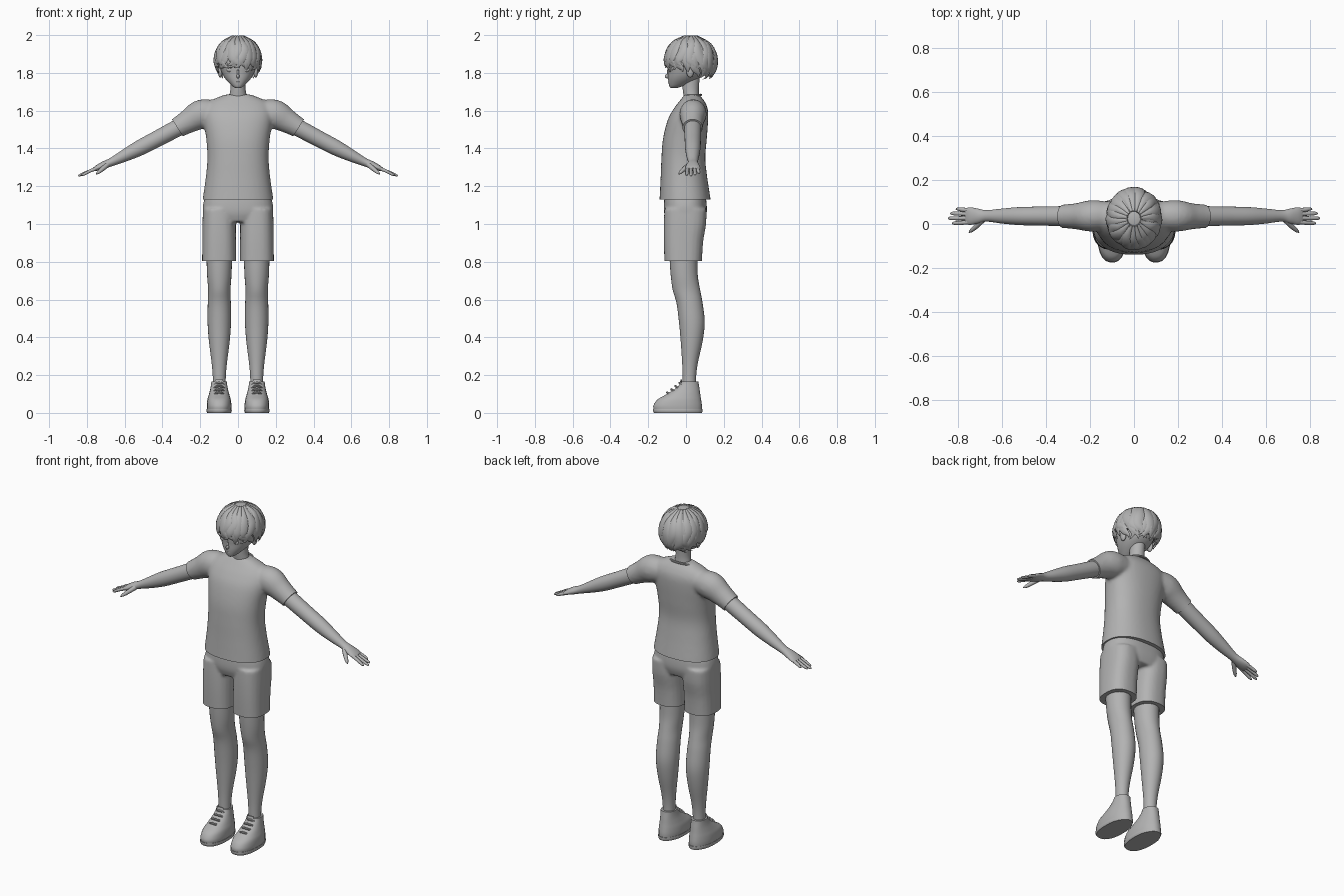
import bpy, bmesh, math, random
from mathutils import Vector, Matrix

cube = bpy.data.objects.get("Cube")
if cube:
    bpy.data.objects.remove(cube)
random.seed(4)
X, Y, Z = Vector((1, 0, 0)), Vector((0, 1, 0)), Vector((0, 0, 1))

grey = bpy.data.materials.new("plain_grey")
grey.use_nodes = True
GREY = (0.45, 0.45, 0.45, 1)
grey.diffuse_color = GREY
grey.node_tree.nodes["Principled BSDF"].inputs["Base Color"].default_value = GREY


def spline(rows, steps):
    """Smooth interpolation of rows of numbers."""
    out = []
    for i in range(len(rows) - 1):
        p = [rows[max(0, min(len(rows) - 1, i + k))] for k in (-1, 0, 1, 2)]
        for s in range(steps):
            t = s / steps
            out.append([b + (c - a) * t / 2 + (a - 2.5 * b + 2 * c - d / 2) * t * t
                        + (1.5 * (b - c) + (d - a) / 2) * t ** 3
                        for a, b, c, d in zip(*p)])
    return out + [list(rows[-1])]


def loft(bm, rows, side=Y, axis=None, n=28, power=2.0, steps=4):
    """Skin along rows of (x, y, z, radius along side, other radius)."""
    rows = spline(rows, steps)
    pts = [Vector(r[:3]) for r in rows]
    rings = []
    for i, r in enumerate(rows):
        t = axis or (pts[min(i + 1, len(pts) - 1)] - pts[max(i - 1, 0)]).normalized()
        u = (side - t * side.dot(t)).normalized()
        v = t.cross(u)
        ring = []
        for k in range(n):
            c, s = math.cos(math.tau * k / n), math.sin(math.tau * k / n)
            f = (abs(c) ** power + abs(s) ** power) ** (-1 / power)
            ring.append(bm.verts.new(pts[i] + u * c * f * max(r[3], .001)
                                     + v * s * f * max(r[4], .001)))
        rings.append(ring)
    for a, b in zip(rings, rings[1:]):
        for k in range(n):
            bm.faces.new((a[k], a[(k + 1) % n], b[(k + 1) % n], b[k]))
    bm.faces.new(rings[0])
    bm.faces.new(rings[-1])


def stack(bm, x, rows, **opts):
    """Level sections given as (z, half width, front y, back y)."""
    loft(bm, [(x, (f + b) / 2, z, w, (b - f) / 2) for z, w, f, b in rows],
         side=X, axis=Z, **opts)


def ball(bm, centre, radii):
    bmesh.ops.create_uvsphere(bm, u_segments=32, v_segments=20, radius=1,
                              matrix=Matrix.LocRotScale(Vector(centre), None, Vector(radii)))


def cut(bm, point, normal, keep=lambda c: True):
    """Slice flat where keep() allows and close the opening."""
    faces = [f for f in bm.faces if keep(f.calc_center_median())]
    geom = set(faces)
    for f in faces:
        geom.update(f.verts)
        geom.update(f.edges)
    bmesh.ops.bisect_plane(bm, geom=list(geom), plane_co=point, plane_no=normal, clear_outer=True)
    bmesh.ops.holes_fill(bm, edges=[e for e in bm.edges if e.is_boundary], sides=0)


def fused(bm, voxel, rounds):
    """Merge overlapping volumes into one smooth skin."""
    bmesh.ops.recalc_face_normals(bm, faces=bm.faces)
    obj = finish("fused_helper", bm)
    mod = obj.modifiers.new("merge", 'REMESH')
    mod.mode, mod.voxel_size = 'VOXEL', voxel
    mod = obj.modifiers.new("relax", 'SMOOTH')
    mod.factor, mod.iterations = 0.5, rounds
    out = bmesh.new()
    out.from_object(obj, bpy.context.evaluated_depsgraph_get())
    bpy.data.objects.remove(obj)
    return out


def finish(name, bm, mirror=False):
    if mirror:
        new = bmesh.ops.duplicate(bm, geom=bm.verts[:] + bm.edges[:] + bm.faces[:])["geom"]
        for v in new:
            if isinstance(v, bmesh.types.BMVert):
                v.co.x *= -1
    bmesh.ops.recalc_face_normals(bm, faces=bm.faces)
    mesh = bpy.data.meshes.new(name)
    bm.to_mesh(mesh)
    bm.free()
    obj = bpy.data.objects.new(name, mesh)
    bpy.context.collection.objects.link(obj)
    mesh.materials.append(grey)
    bpy.ops.object.select_all(action='DESELECT')
    obj.select_set(True)
    bpy.context.view_layer.objects.active = obj
    bpy.ops.object.shade_smooth_by_angle(angle=math.radians(40))
    return obj


# Shirt: torso and sleeves fused, then hem and cuffs cut flat
bm = bmesh.new()
stack(bm, 0, [(1.09, .19, -.143, .134), (1.13, .187, -.14, .13), (1.25, .17, -.134, .112),
              (1.35, .162, -.13, .102), (1.45, .168, -.122, .11), (1.55, .182, -.097, .117),
              (1.61, .18, -.065, .115), (1.65, .15, -.035, .098),
              (1.675, .095, -.015, .078), (1.685, .07, -.008, .07)], n=40, power=2.3)
for s in (1, -1):
    loft(bm, [(s * .1, .04, 1.59, .06, .06), (s * .19, .037, 1.582, .072, .078),
              (s * .26, .035, 1.545, .06, .064), (s * .32, .035, 1.51, .054, .054),
              (s * .39, .035, 1.47, .054, .05)])
bm = fused(bm, .009, 8)
cut(bm, (0, 0, 1.13), -Z)
for s in (1, -1):
    cut(bm, (s * .32, .035, 1.508), (s * .84, 0, -.54),
        lambda c: c.x * s > .22 and c.z > 1.36)
finish("shirt", bm)

# Collar band around the neck opening
bm = bmesh.new()
ring = [(.07 * math.cos(a), .032 + .047 * math.sin(a), 1.672 + .012 * math.sin(a), .006, .006)
        for a in (math.tau * k / 24 for k in range(25))]
loft(bm, ring, side=Z, n=8, steps=2)
finish("collar", bm)

# Shorts: hips and two legs fused, then hems cut flat
bm = bmesh.new()
stack(bm, 0, [(1.16, .165, -.11, .1), (1.12, .181, -.116, .108), (1.06, .186, -.116, .11),
              (1.01, .16, -.1, .095)], n=40, power=2.5)
for s in (1, -1):
    stack(bm, s * .1, [(1.08, .085, -.114, .108), (1, .088, -.117, .106),
                       (.9, .089, -.117, .09), (.77, .09, -.113, .083)], power=2.6)
bm = fused(bm, .008, 6)
cut(bm, (0, 0, .805), -Z)
finish("shorts", bm)

# Legs
bm = bmesh.new()
stack(bm, .099, [(.9, .068, -.09, .06), (.8, .067, -.086, .06), (.72, .064, -.08, .063),
                 (.65, .059, -.07, .075), (.58, .061, -.05, .088), (.48, .062, -.037, .099),
                 (.38, .055, -.028, .088), (.26, .04, -.02, .062), (.18, .034, -.018, .053),
                 (.1, .034, -.018, .053)])
finish("legs", bm, True)

# Shoes, narrower at the heel, with soles and laces
bm = bmesh.new()
stack(bm, .1, [(.018, .064, -.172, .084), (.04, .065, -.172, .084), (.07, .062, -.152, .08),
               (.095, .055, -.11, .076), (.125, .047, -.062, .072), (.15, .043, -.034, .068),
               (.165, .042, -.024, .066)], power=2.4)
stack(bm, .1, [(0, .063, -.17, .085), (.01, .067, -.175, .087), (.02, .066, -.175, .087)],
      power=2.4, steps=2)
for v in bm.verts:
    v.co.x = .1 + (v.co.x - .1) * (1 - 2.2 * max(0, v.co.y - .01))
finish("shoes", bm, True)
bm = bmesh.new()
for k in range(4):
    y, z = -.1 + .022 * k, .104 + .017 * k
    loft(bm, [(.068, y + .025, z - .012, .005, .005), (.083, y + .006, z, .006, .006),
              (.1, y, z + .004, .006, .006), (.117, y + .006, z, .006, .006),
              (.132, y + .025, z - .012, .005, .005)], n=8)
loft(bm, [(.1, -.036, .135, .022, .006), (.1, -.028, .155, .024, .006),
          (.1, -.024, .176, .02, .004)], side=X, n=12)
finish("laces_and_tongues", bm, True)

# Arms and hands
bm = bmesh.new()
loft(bm, [(.24, .037, 1.55, .045, .046), (.33, .036, 1.503, .045, .045),
          (.43, .036, 1.45, .043, .043), (.52, .036, 1.403, .041, .041),
          (.6, .036, 1.362, .034, .032), (.67, .037, 1.328, .026, .022),
          (.71, .036, 1.312, .034, .02), (.745, .036, 1.297, .04, .015),
          (.765, .036, 1.288, .036, .009)])
for tip_x, tip_z, y in ((.81, 1.268, .068), (.836, 1.26, .048), (.845, 1.255, .026), (.828, 1.258, .004)):
    loft(bm, [(.74, y * .8 + .007, 1.297, .01, .01), (.78, y * .93 + .002, 1.282, .0095, .009),
              (tip_x - .012, y, tip_z + .005, .008, .007), (tip_x, y, tip_z, .003, .003)], n=10)
loft(bm, [(.69, .018, 1.315, .014, .014), (.715, -.008, 1.293, .012, .012),
          (.738, -.028, 1.274, .009, .009), (.75, -.038, 1.265, .003, .003)], side=Z, n=10)
finish("arms_and_hands", bm, True)

# Neck
bm = bmesh.new()
stack(bm, 0, [(1.62, .06, -.01, .08), (1.67, .048, -.012, .07), (1.72, .04, -.018, .068),
              (1.8, .042, -.02, .075)])
finish("neck", bm)

# Head with nose, ears, eyes, brows and mouth
bm = bmesh.new()
stack(bm, 0, [(1.719, .01, -.08, -.05), (1.727, .026, -.087, -.025), (1.745, .046, -.092, .02),
              (1.77, .068, -.095, .065), (1.8, .085, -.096, .1), (1.85, .1, -.099, .13),
              (1.92, .098, -.085, .14), (1.97, .06, -.035, .095)], n=36, power=2.2)
ball(bm, (0, -.098, 1.783), (.008, .014, .012))
ball(bm, (0, -.094, 1.8), (.006, .007, .025))
for s in (1, -1):
    ball(bm, (s * .094, .022, 1.81), (.013, .02, .034))
finish("head", bm)
bm = bmesh.new()
ball(bm, (.043, -.083, 1.817), (.018, .008, .012))
for z, rise in ((1.831, .004), (1.848, .006)):
    loft(bm, [(.022, -.095, z - rise, .002, .002), (.042, -.091, z, .004, .003),
              (.064, -.076, z - rise, .002, .002)], side=Z, n=8)
finish("eyes_and_brows", bm, True)
bm = bmesh.new()
loft(bm, [(-.016, -.089, 1.752, .001, .001), (0, -.093, 1.751, .003, .002),
          (.016, -.089, 1.752, .001, .001)], side=Z, n=8)
finish("mouth", bm)

# Hair: skull cap and layered tapering locks
bm = bmesh.new()
ball(bm, (0, .025, 1.86), (.119, .134, .136))
cut(bm, (0, .025, 1.84), (0, -.3, -1))
finish("hair_cap", bm)
bm = bmesh.new()
for layer, count in ((.96, 24), (.985, 19)):
    for k in range(count):
        a = math.tau * (k + random.uniform(-.2, .2)) / count
        end = 119 + 15 * math.sin(a) + random.uniform(-7, 6) - (6 if layer > .97 else 0)
        rows = []
        for t, w in ((0, .7), (.3, 1), (.55, 1), (.78, .85), (.92, .45), (1, .06)):
            p = math.radians(14 + (end - 14) * t)
            b = a + .12 * t * random.choice((1, -1))
            h = math.sin(p) * layer
            rows.append((.125 * h * math.cos(b), .025 + .14 * h * math.sin(b),
                         1.86 + .14 * layer * math.cos(p),
                         .027 * w * max(.3, math.sin(p)), .007 * w))
        loft(bm, rows, side=Vector((-math.sin(a), math.cos(a), 0)), n=8, steps=3)
finish("hair_locks", bm)
